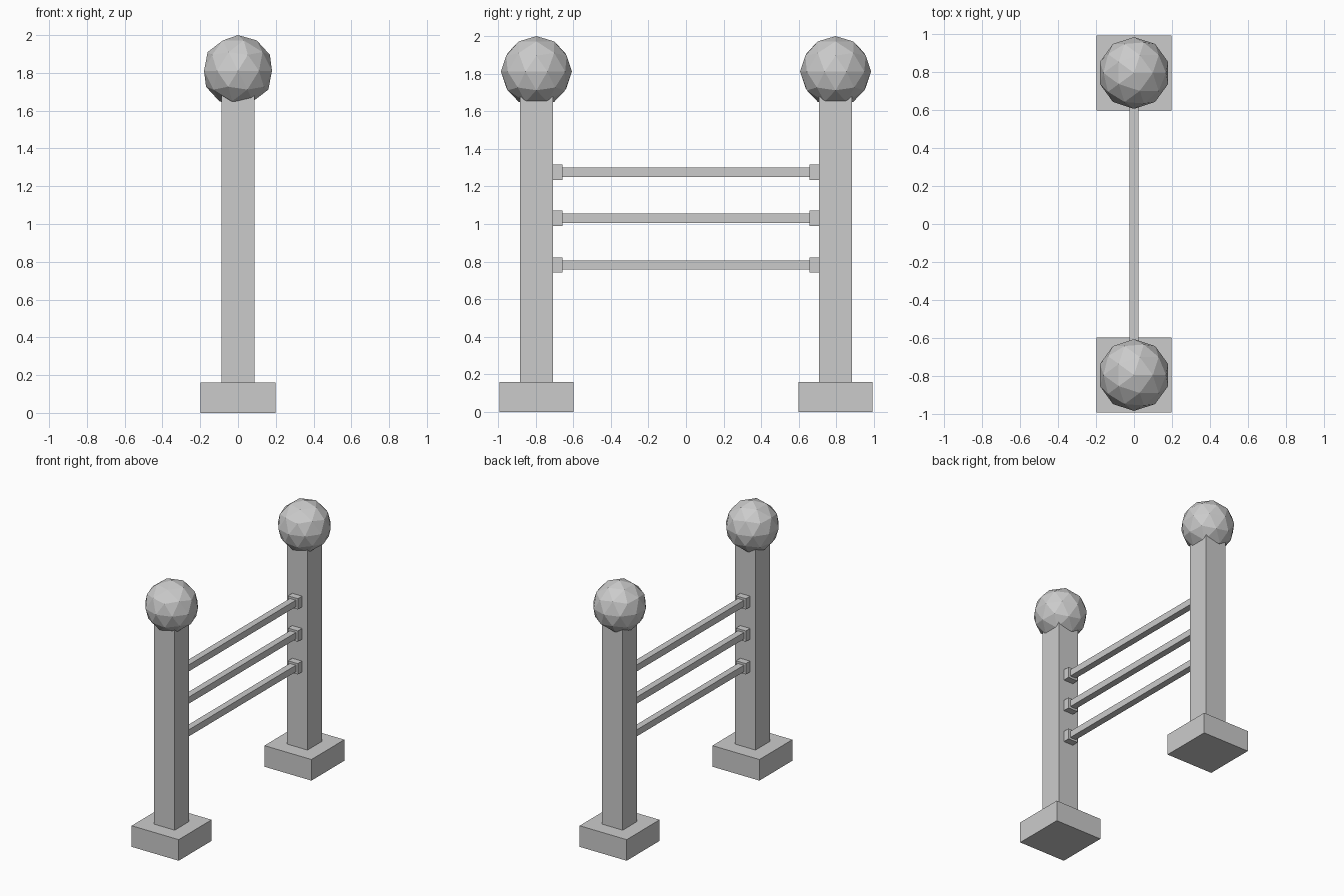
import bpy

if "Cube" in bpy.data.objects:
    bpy.data.objects.remove(bpy.data.objects["Cube"])


def box(name, loc, size):
    bpy.ops.mesh.primitive_cube_add(size=1, location=loc)
    o = bpy.context.object
    o.name = name
    o.scale = size
    bpy.ops.object.transform_apply(location=False, rotation=False, scale=True)
    return o


POST_Y = 0.796
POST_W = 0.174
INNER = POST_Y - POST_W / 2
RAIL_Z = (0.782, 1.03, 1.275)

# two posts, each with a square foot and a low-poly ball on top
for side, s in (("front", -1), ("back", 1)):
    y = s * POST_Y
    box(side + "_foot", (0, y, 0.08), (0.395, 0.395, 0.16))
    box(side + "_post", (0, y, 0.925), (POST_W, POST_W, 1.53))
    bpy.ops.mesh.primitive_ico_sphere_add(subdivisions=2, radius=0.189, location=(0, y, 1.811))
    bpy.context.object.name = side + "_ball"
    # sockets holding the rail ends
    for i, z in enumerate(RAIL_Z):
        box(f"{side}_socket_{i + 1}", (0, s * (INNER - 0.025), z), (0.082, 0.052, 0.082))

# rails between the posts
for i, z in enumerate(RAIL_Z):
    box(f"rail_{i + 1}", (0, 0, z), (0.05, 2 * INNER - 0.06, 0.05))
